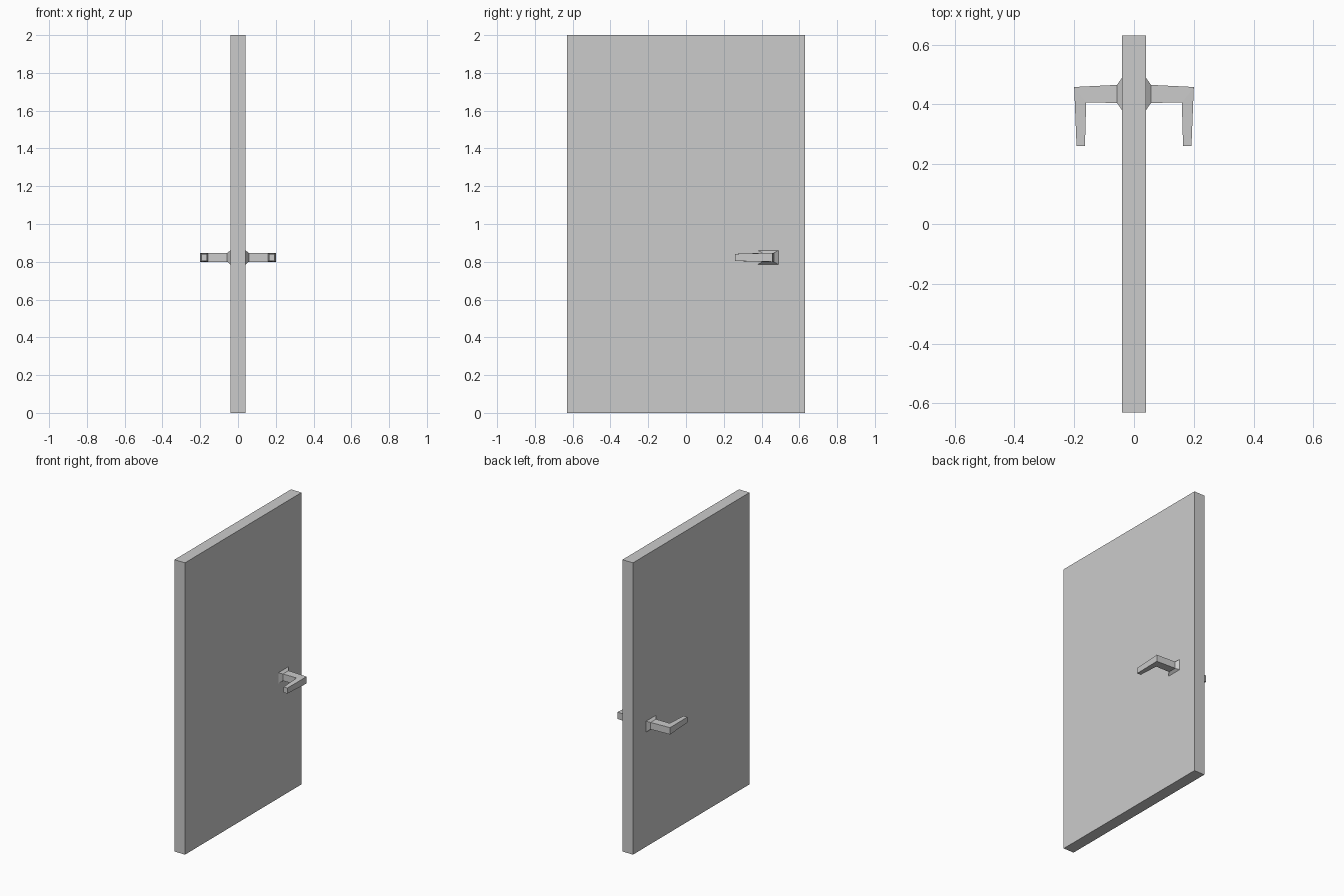
import bpy
import bmesh

if "Cube" in bpy.data.objects:
    bpy.data.objects.remove(bpy.data.objects["Cube"])

# Door slab
bpy.ops.mesh.primitive_cube_add(size=1, location=(0, 0, 1))
door = bpy.context.object
door.name = "door_panel"
door.scale = (0.08, 1.262, 2)
bpy.ops.object.transform_apply(location=True, scale=True)

# Handle cross-sections: inner (x, y), outer (x, y), bottom z, top z
sections = [
    ((0.039, 0.379), (0.039, 0.490), 0.785, 0.861),   # rosette at the door
    ((0.057, 0.405), (0.057, 0.465), 0.800, 0.847),   # neck
    ((0.160, 0.406), (0.200, 0.458), 0.800, 0.847),   # mitred elbow
    ((0.164, 0.260), (0.192, 0.260), 0.804, 0.842),   # lever tip
]

bm = bmesh.new()
rings = []
for inner, outer, low, high in sections:
    corners = [(*inner, low), (*outer, low), (*outer, high), (*inner, high)]
    rings.append([bm.verts.new(c) for c in corners])
for a, b in zip(rings, rings[1:]):
    for i in range(4):
        j = (i + 1) % 4
        bm.faces.new((a[i], a[j], b[j], b[i]))
bm.faces.new(rings[0])
bm.faces.new(rings[-1])
bmesh.ops.recalc_face_normals(bm, faces=bm.faces)
mesh = bpy.data.meshes.new("door_handles")
bm.to_mesh(mesh)
bm.free()

# Matching handle on the other side of the door
handle = bpy.data.objects.new("door_handles", mesh)
bpy.context.collection.objects.link(handle)
mirror = handle.modifiers.new("both_sides", 'MIRROR')
mirror.use_axis = (True, False, False)
mirror.use_mirror_merge = False
